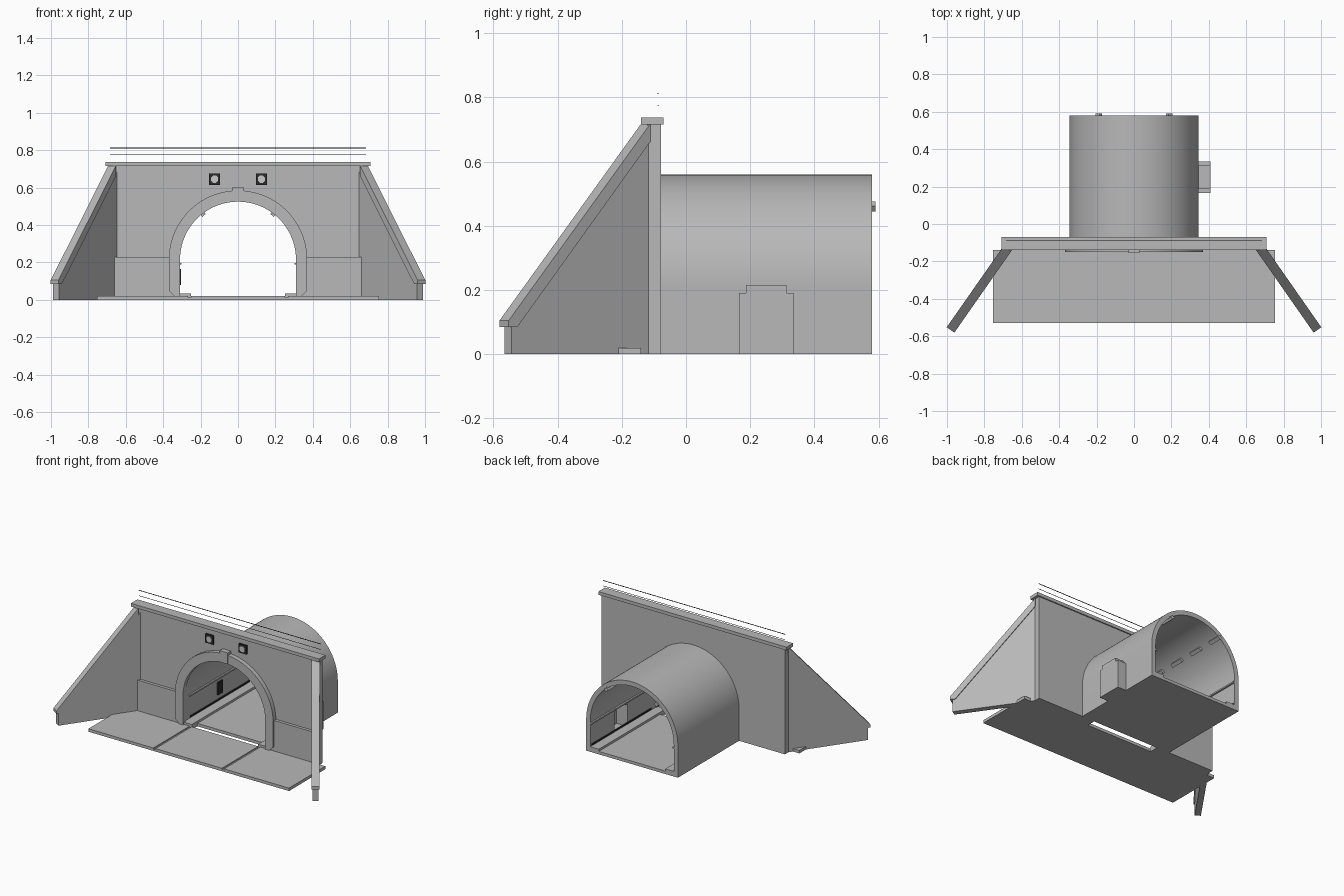
import bpy, bmesh
from math import pi, sin, cos
from mathutils import Vector

cube = bpy.data.objects.get("Cube")
if cube:
    bpy.data.objects.remove(cube)


def material(name, level):
    m = bpy.data.materials.new(name)
    m.use_nodes = True
    m.diffuse_color = (level, level, level, 1)
    m.node_tree.nodes["Principled BSDF"].inputs["Base Color"].default_value = (level, level, level, 1)
    return m


concrete = material("concrete grey", 0.48)
dark = material("dark metal", 0.025)
glass = material("lamp white", 0.6)
X, Y, Z = Vector((1, 0, 0)), Vector((0, 1, 0)), Vector((0, 0, 1))


def prism(name, pts, origin, u, v, w, mat=concrete, mirror=False, smooth=False):
    """Extrude a 2D outline lying on axes u, v along the vector w."""
    bm = bmesh.new()
    o = Vector(origin)
    near = [bm.verts.new(o + u * a + v * b) for a, b in pts]
    far = [bm.verts.new(p.co + w) for p in near]
    bm.faces.new(near)
    bm.faces.new(far[::-1])
    n = len(pts)
    for i in range(n):
        j = (i + 1) % n
        bm.faces.new((near[i], far[i], far[j], near[j]))
    bmesh.ops.recalc_face_normals(bm, faces=bm.faces)
    me = bpy.data.meshes.new(name)
    bm.to_mesh(me)
    bm.free()
    me.materials.append(mat)
    ob = bpy.data.objects.new(name, me)
    bpy.context.collection.objects.link(ob)
    if mirror:
        ob.modifiers.new("Mirror", "MIRROR")
    if smooth:
        smooth_edges(ob)
    return ob


def smooth_edges(ob):
    bpy.ops.object.select_all(action="DESELECT")
    ob.select_set(True)
    bpy.context.view_layer.objects.active = ob
    bpy.ops.object.shade_smooth_by_angle(angle=pi / 6)


def box(name, x, y, z, mat=concrete, mirror=False):
    outline = [(x[0], z[0]), (x[1], z[0]), (x[1], z[1]), (x[0], z[1])]
    return prism(name, outline, (0, y[0], 0), X, Z, Y * (y[1] - y[0]), mat, mirror)


def cut(ob, cutter):
    mod = ob.modifiers.new("Cut", "BOOLEAN")
    mod.operation = "DIFFERENCE"
    mod.solver = "EXACT"
    mod.object = cutter
    bpy.context.view_layer.objects.active = ob
    bpy.ops.object.modifier_apply(modifier=mod.name)


SPRING = 0.215   # height where the arch begins


def arc(r, n=40):
    return [(r * cos(pi * i / n), SPRING + r * sin(pi * i / n)) for i in range(n + 1)]


# Portal wall with arched opening, thicker plinth and coping
opening = arc(0.314)
wall = [(0.69, 0), (0.69, 0.715), (-0.69, 0.715), (-0.69, 0), (-0.314, 0)] + opening[::-1] + [(0.314, 0)]
prism("portal_wall", wall, (0, -0.12, 0), X, Z, Y * 0.042)
box("wall_plinth", (0.314, 0.66), (-0.14, -0.12), (0, 0.228), mirror=True)
box("wall_coping", (-0.708, 0.708), (-0.14, -0.07), (0.715, 0.737))

# Arch ring with chamfered feet, and keystone
ring = [(0.31, 0.02), (0.34, 0.02), (0.37, 0.05)] + arc(0.37)
ring += [(-0.37, 0.05), (-0.34, 0.02), (-0.31, 0.02)] + arc(0.31)[::-1]
prism("arch_ring", ring, (0, -0.15, 0), X, Z, Y * 0.032, smooth=True)
box("keystone", (-0.03, 0.03), (-0.154, -0.118), (0.525, 0.602))

# Sloping wing walls with copings
along, across = Vector((0.573, -0.82, 0)), Vector((0.82, 0.573, 0))
base = Vector((0.683, -0.14, 0))
wing = [(-0.035, 0), (0.505, 0), (0.505, 0.09), (0.485, 0.09), (-0.035, 0.683)]
cap = [(0.52, 0.085), (0.52, 0.105), (-0.018, 0.718), (-0.018, 0.662), (0.487, 0.085)]
prism("wing_wall", wing, base - across * 0.019, along, Z, across * 0.038, mirror=True)
prism("wing_coping", cap, base - across * 0.025, along, Z, across * 0.05, mirror=True)

# Tunnel lining, with a refuge niche on one side
lining = [(0.345, 0)] + arc(0.345, 56) + [(-0.345, 0), (-0.314, 0)] + arc(0.314, 56)[::-1] + [(0.314, 0)]
tunnel = prism("tunnel_lining", lining, (0, -0.08, 0), X, Z, Y * 0.66)


def niche_outline(inset, floor):
    w, s, h, t = 0.085 - inset, 0.063 - inset, 0.19 - inset, 0.215 - inset
    return [(-w, floor), (w, floor), (w, h), (s, h), (s, t), (-s, t), (-s, h), (-w, h)]


niche = prism("refuge_niche", niche_outline(0, 0), (0.335, 0.25, 0), Y, Z, X * 0.075)
cutter = prism("niche_cutter", niche_outline(0.016, 0.02), (0.28, 0.25, 0), Y, Z, X * 0.115)
cutter.hide_render = True
cut(tunnel, cutter)
cut(niche, cutter)
bpy.data.objects.remove(cutter)
smooth_edges(tunnel)

# Floor, kerbs and wall ledges inside the tunnel
box("tunnel_floor", (-0.33, 0.33), (-0.08, 0.58), (0, 0.02))
box("kerb", (0.25, 0.32), (-0.14, 0.58), (0, 0.035), mirror=True)
box("cable_ledge", (0.303, 0.32), (-0.08, 0.58), (0.188, 0.198), mirror=True)
box("cable_cover", (0.309, 0.316), (-0.07, 0.57), (0.04, 0.05), dark, mirror=True)
box("equipment_box", (-0.32, -0.306), (0.225, 0.275), (0.08, 0.165), dark)

# Lamps along both sides of the vault
out, tang = Vector((0.61, 0, 0.793)), Vector((0.793, 0, -0.61))
for i in range(4):
    prism("vault_lamp", [(-0.012, 0.298), (0.012, 0.298), (0.012, 0.32), (-0.012, 0.32)],
          (0, -0.04 + 0.18 * i, SPRING), tang, out, Y * 0.09, mirror=True)

# Apron in front, split by two sunken drains
box("apron_middle", (-0.25, 0.25), (-0.53, -0.14), (0, 0.02))
box("apron_side", (0.266, 0.755), (-0.53, -0.14), (0, 0.02), mirror=True)
box("drain", (0.25, 0.266), (-0.53, -0.14), (0, 0.012), mirror=True)

# Signal lamps above the arch
octagon = [(0.021 * cos(pi * (k + 0.5) / 4), 0.021 * sin(pi * (k + 0.5) / 4)) for k in range(8)]
box("signal_frame", (0.095, 0.155), (-0.131, -0.118), (0.615, 0.675), dark, mirror=True)
prism("signal_lens", octagon, (0.125, -0.135, 0.645), X, Z, Y * 0.006, glass, mirror=True)

# Thin safety rails above the coping
for height, r in ((0.812, 0.0022), (0.775, 0.0015)):
    circle = [(r * cos(pi * k / 4), r * sin(pi * k / 4)) for k in range(8)]
    prism("safety_rail", circle, (-0.685, -0.087, height), Y, Z, X * 1.37, dark)
